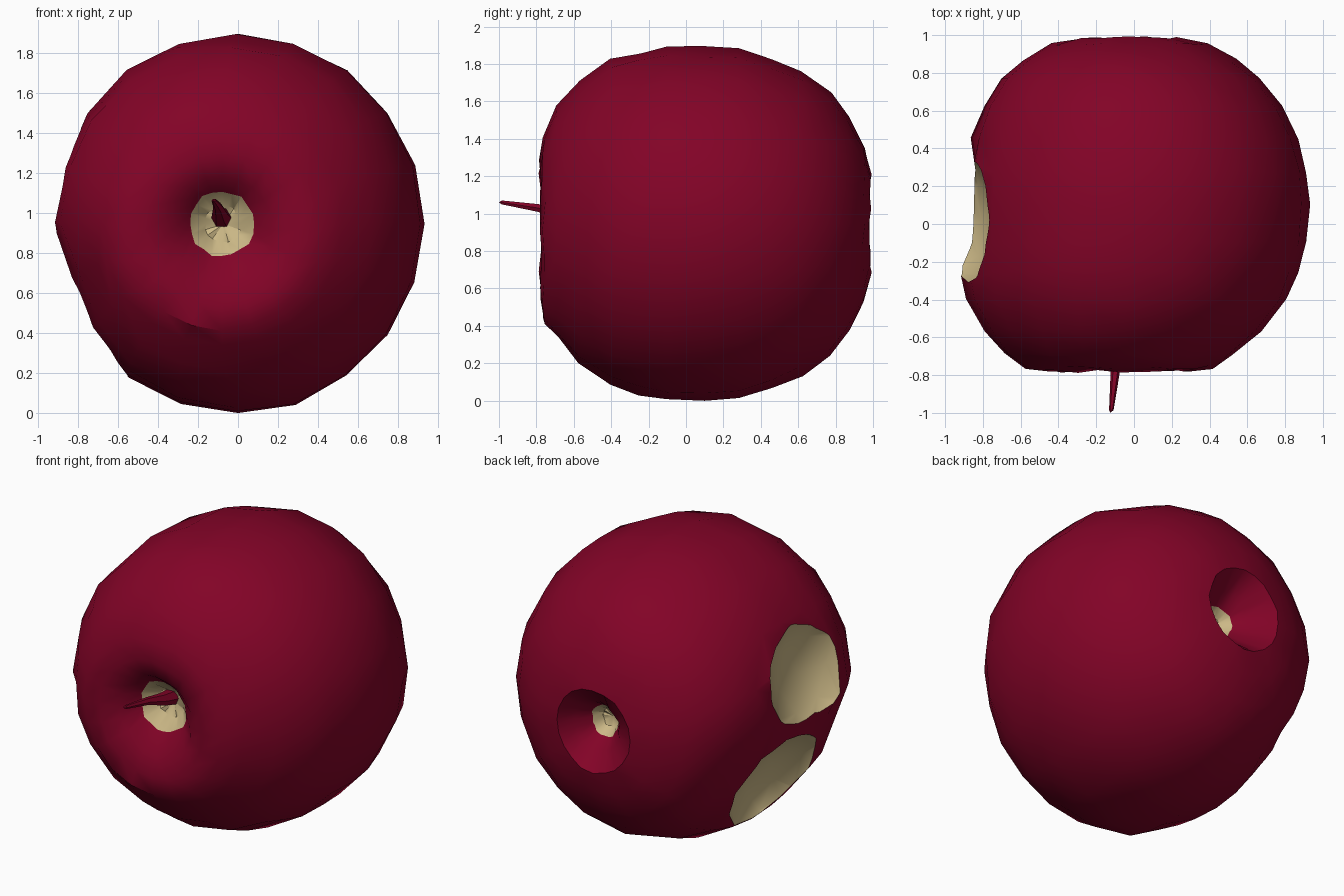
import bpy, bmesh, math, random
from mathutils import Vector, Matrix

if "Cube" in bpy.data.objects:
    bpy.data.objects.remove(bpy.data.objects["Cube"])

random.seed(4)
CZ = 0.945


def material(name, rgb):
    m = bpy.data.materials.new(name)
    m.diffuse_color = (*rgb, 1)
    m.use_nodes = True
    m.node_tree.nodes["Principled BSDF"].inputs["Base Color"].default_value = m.diffuse_color
    return m


SKIN = material("crimson skin", (0.225, 0.001, 0.02))
FLESH = material("cream flesh", (0.6, 0.48, 0.24))


def make_object(name, bm):
    me = bpy.data.meshes.new(name)
    bmesh.ops.recalc_face_normals(bm, faces=bm.faces[:])
    bm.to_mesh(me)
    bm.free()
    me.materials.append(SKIN)
    me.materials.append(FLESH)
    ob = bpy.data.objects.new(name, me)
    bpy.context.collection.objects.link(ob)
    return ob


def smooth(ob, angle):
    bpy.ops.object.select_all(action='DESELECT')
    ob.select_set(True)
    bpy.context.view_layer.objects.active = ob
    bpy.ops.object.shade_smooth_by_angle(angle=math.radians(angle))


def skin_rings(bm, rings, flesh_rings=()):
    """Bridge rings of vertices; single-vertex rings become fans."""
    for k in range(len(rings) - 1):
        a, b = rings[k], rings[k + 1]
        n = max(len(a), len(b))
        for i in range(n):
            j = (i + 1) % n
            loop = [a[i % len(a)], a[j % len(a)], b[j % len(b)], b[i % len(b)]]
            f = bm.faces.new(list(dict.fromkeys(loop)))
            f.material_index = 1 if k in flesh_rings else 0


# Apple body: profile (y, radius) turned about the y axis, dimpled at both ends
profile = [(-0.55, 0), (-0.57, 0.09), (-0.65, 0.165), (-0.73, 0.26), (-0.78, 0.38),
           (-0.76, 0.50), (-0.69, 0.62), (-0.57, 0.75), (-0.4, 0.87), (-0.25, 0.915),
           (-0.1, 0.945), (0.1, 0.945), (0.28, 0.935), (0.45, 0.885), (0.62, 0.81),
           (0.77, 0.70), (0.87, 0.575), (0.95, 0.42), (0.985, 0.27), (0.88, 0.165),
           (0.80, 0.1), (0.74, 0.06), (0.72, 0)]
SEG = 20
bm = bmesh.new()
rings = []
for y, r in profile:
    t = min(1, max(0, -y / 0.6))          # stem end leans slightly sideways
    cx, cz = -0.08 * t, CZ + 0.01 * t
    if -0.6 < y < 0 and r > 0.7:
        cx *= 0.75
    if 0.2 < r < 0.55 and y < 0:
        cz -= 0.04
    elif r < 0.2 and y < 0:
        cz -= 0.01
    if y > 0.7:
        cx, cz = (0.02, CZ - 0.015) if r < 0.2 else (-0.02, CZ)
    if r == 0:
        rings.append([bm.verts.new((cx, y, cz))])
        continue
    ring = []
    for i in range(SEG):
        a = 2 * math.pi * i / SEG
        rr = r + random.uniform(-0.009, 0.007)
        # shallow dent running along the lower left
        rr -= 0.07 * math.exp(-((math.degrees(a) - 203) / 14) ** 2) * (r > 0.7)
        x = cx + 0.98 * rr * math.cos(a)
        if -0.2 < y < 0.4:                # skin sinks towards the bite
            x = max(x, -0.865 + 0.09 * max(0, y))
        ring.append(bm.verts.new((x, y + random.uniform(-0.009, 0.009),
                                  cz + rr * math.sin(a))))
    rings.append(ring)
skin_rings(bm, rings, flesh_rings=(0, 1, len(profile) - 3, len(profile) - 2))
apple = make_object("apple_body", bm)

# Bite: two overlapping shallow lobes, (angle up, distance out, y, radii)
lobes = [(12, 0.95, 0.02, (0.20, 0.36, 0.40)),
         (-31, 0.945, 0.15, (0.22, 0.42, 0.42))]
for n, (angle, dist, y, radii) in enumerate(lobes):
    turn = Matrix.Rotation(math.radians(angle), 3, 'Y')
    bm = bmesh.new()
    bmesh.ops.create_icosphere(bm, subdivisions=2, radius=1)
    for v in bm.verts:
        p = Vector(r * c for r, c in zip(radii, v.co)) + Vector((-dist, y, 0))
        v.co = turn @ p + Vector((0, 0, CZ))
    for f in bm.faces:
        f.material_index = 1
    cutter = make_object(f"bite_cutter_{n + 1}", bm)
    mod = apple.modifiers.new("bite", 'BOOLEAN')
    mod.operation = 'DIFFERENCE'
    mod.solver = 'EXACT'
    mod.object = cutter
    bpy.ops.object.select_all(action='DESELECT')
    apple.select_set(True)
    bpy.context.view_layer.objects.active = apple
    bpy.ops.object.modifier_apply(modifier=mod.name)
    bpy.data.objects.remove(cutter)
smooth(apple, 35)

# Stem: thin tapered stalk rising out of the front dimple
bm = bmesh.new()
path = [((-0.08, -0.52, 0.97), 0.055), ((-0.09, -0.65, 0.99), 0.04),
        ((-0.10, -0.79, 1.03), 0.024), ((-0.12, -0.985, 1.06), 0.012)]
rings = []
for (x, y, z), r in path:
    rings.append([bm.verts.new((x + r * math.cos(i * math.pi / 3), y,
                                z + r * math.sin(i * math.pi / 3))) for i in range(6)])
rings.append([bm.verts.new((-0.125, -1.0, 1.06))])
rings.insert(0, [bm.verts.new((-0.08, -0.51, 0.97))])
skin_rings(bm, rings)
stem = make_object("stem", bm)
smooth(stem, 40)
